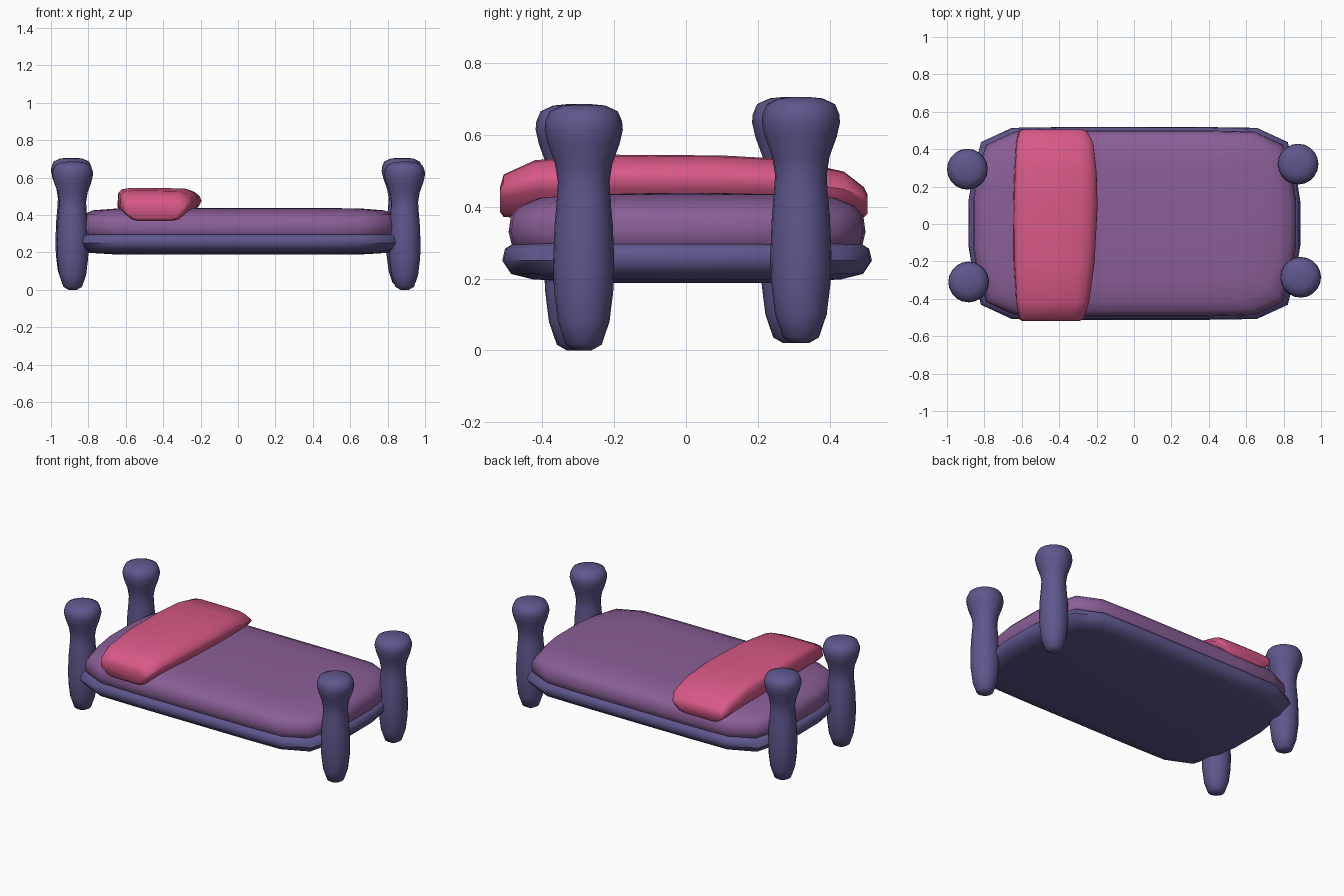
import bpy, math

if "Cube" in bpy.data.objects:
    bpy.data.objects.remove(bpy.data.objects["Cube"])


def material(name, rgb):
    m = bpy.data.materials.new(name)
    m.diffuse_color = (*rgb, 1)
    m.use_nodes = True
    m.node_tree.nodes["Principled BSDF"].inputs["Base Color"].default_value = m.diffuse_color
    return m


WOOD = material("painted_wood", (0.113, 0.095, 0.264))
SHEET = material("sheet", (0.253, 0.113, 0.307))
PINK = material("pink_cloth", (0.69, 0.10, 0.243))


def loft(name, rings, mat, angle=50):
    """Skin equal-length closed rings and cap both ends."""
    n = len(rings[0])
    verts = [p for r in rings for p in r]
    faces = []
    for k in range(len(rings) - 1):
        for i in range(n):
            j = (i + 1) % n
            faces.append((k*n + i, k*n + j, (k+1)*n + j, (k+1)*n + i))
    faces.append(tuple(reversed(range(n))))
    faces.append(tuple(range((len(rings)-1)*n, len(rings)*n)))
    me = bpy.data.meshes.new(name)
    me.from_pydata(verts, [], faces)
    me.materials.append(mat)
    ob = bpy.data.objects.new(name, me)
    bpy.context.collection.objects.link(ob)
    bpy.ops.object.select_all(action='DESELECT')
    ob.select_set(True)
    bpy.context.view_layer.objects.active = ob
    bpy.ops.object.shade_smooth_by_angle(angle=math.radians(angle))
    return ob


def slab(name, quarter, profile, mat, dx=0, dy=0):
    """Mirror a quarter outline, stack it along a (inset, z) profile."""
    q = quarter
    outline = (q + [(-x, y) for x, y in reversed(q)]
               + [(-x, -y) for x, y in q] + [(x, -y) for x, y in reversed(q)])
    hx, hy = q[0][0], q[-1][1]
    rings = [[(x*(1 - d/hx) + dx, y*(1 - d/hy) + dy, z) for x, y in outline]
             for d, z in profile]
    return loft(name, rings, mat)


# Frame board with rounded rim
slab("bed_frame", [(0.887, 0.12), (0.865, 0.26), (0.82, 0.435), (0.655, 0.511), (0.4, 0.515)],
     [(0.25, 0.188), (0.085, 0.198), (0.025, 0.213), (0.0, 0.25),
      (0.008, 0.283), (0.03, 0.297), (0.08, 0.30)], WOOD, 0.002, 0.003)

# Mattress with a gently domed top
slab("mattress", [(0.864, 0.12), (0.845, 0.25), (0.795, 0.42), (0.645, 0.49), (0.4, 0.497)],
     [(0.03, 0.27), (0.008, 0.295), (0.0, 0.33), (0.006, 0.375), (0.03, 0.402),
      (0.085, 0.425), (0.2, 0.434), (0.4, 0.438)], SHEET, 0.003, 0.003)

# Pillow: one cross-section scaled along y (y, x0, x1, z0, z1)
section = [(0, .45), (.06, .25), (.14, .06), (.22, 0), (.76, 0), (.86, .08), (.97, .48),
           (1, .63), (.98, .76), (.92, .89), (.82, .98), (.5, 1), (.15, 1), (.05, .96), (.01, .85)]
stations = [(-.518, -.60, -.29, .385, .455), (-.508, -.615, -.27, .372, .49),
            (-.42, -.63, -.24, .365, .53), (-.2, -.643, -.21, .362, .545),
            (.1, -.645, -.195, .362, .543), (.28, -.64, -.2, .362, .533),
            (.44, -.63, -.22, .365, .498), (.495, -.615, -.25, .37, .455),
            (.505, -.60, -.275, .38, .435)]
loft("pillow", [[(x0 + u*(x1 - x0), y, z0 + v*(z1 - z0)) for u, v in reversed(section)]
                for y, x0, x1, z0, z1 in stations], PINK)

# Four turned posts with bulbous heads
post = [(.022, 0), (.05, .016), (.072, .08), (.083, .17), (.085, .25), (.081, .35),
        (.074, .43), (.072, .47), (.08, .52), (.1, .575), (.109, .615), (.107, .638),
        (.095, .666), (.06, .682), (.02, .686)]
for name, cx, cy, cz in [("front_left_post", -.884, -.31, 0), ("back_left_post", -.891, .293, .02),
                         ("front_right_post", .891, -.285, 0), ("back_right_post", .877, .32, .02)]:
    loft(name, [[(cx + r*math.cos(a*math.tau/20), cy + r*math.sin(a*math.tau/20), cz + z)
                 for a in range(20)] for r, z in post], WOOD, 60)
